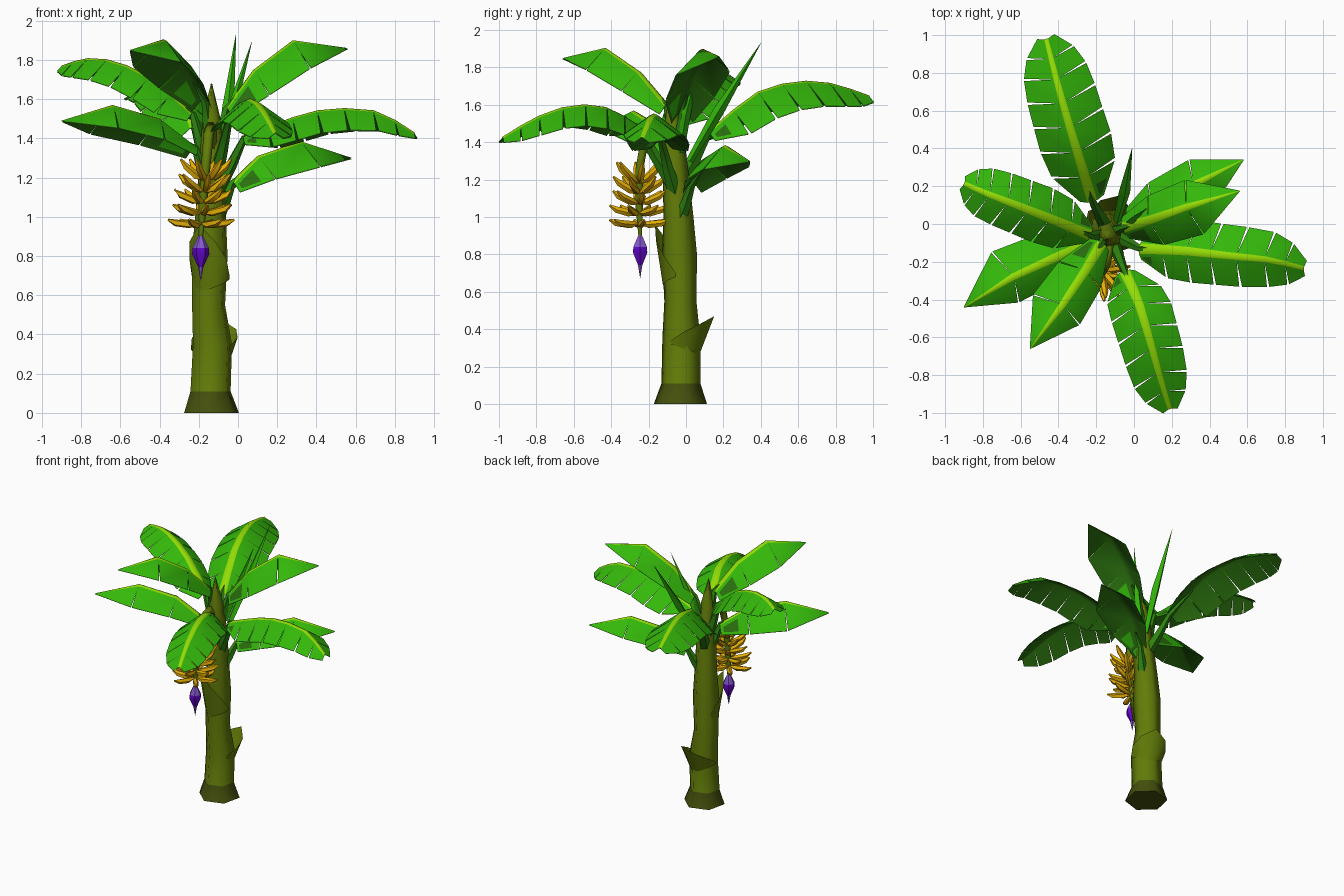
import bpy, bmesh, math
from mathutils import Vector as V

if "Cube" in bpy.data.objects:
    bpy.data.objects.remove(bpy.data.objects["Cube"])


def material(name, rgb):
    m = bpy.data.materials.new(name)
    m.diffuse_color = [((c / 255 + 0.055) / 1.055) ** 2.4 if c > 10 else c / 255 / 12.92 for c in rgb] + [1]
    m.use_nodes = True
    m.node_tree.nodes["Principled BSDF"].inputs["Base Color"].default_value = m.diffuse_color
    return m


LEAF = material("leaf green", (52, 184, 10))
RIB = material("midrib lime", (148, 220, 5))
UNDER = material("leaf underside green", (42, 112, 14))
STEM = material("stem green", (45, 130, 14))
TRUNK = material("trunk olive", (98, 124, 8))
BASE = material("dark olive", (68, 80, 12))
BANANA = material("banana yellow", (228, 174, 5))
PURPLE = material("flower purple", (98, 5, 200))
LILAC = material("flower lilac", (135, 90, 210))


def build(name, verts, faces, mats, idx=None, smooth=0):
    me = bpy.data.meshes.new(name)
    me.from_pydata([tuple(v) for v in verts], [], faces)
    for m in mats:
        me.materials.append(m)
    if idx:
        me.polygons.foreach_set("material_index", idx)
    bm = bmesh.new()
    bm.from_mesh(me)
    bmesh.ops.remove_doubles(bm, verts=bm.verts, dist=.0005)
    bm.to_mesh(me)
    bm.free()
    ob = bpy.data.objects.new(name, me)
    bpy.context.collection.objects.link(ob)
    if smooth:
        bpy.ops.object.select_all(action='DESELECT')
        ob.select_set(True)
        bpy.context.view_layer.objects.active = ob
        bpy.ops.object.shade_smooth_by_angle(angle=math.radians(smooth))
    return ob


def tube_data(path, radii, sides, level=False, turn=0.0):
    """Closed tube along a path; level=True keeps the rings horizontal."""
    path = [V(p) for p in path]
    verts, faces = [], []
    for i, p in enumerate(path):
        d = (path[min(i + 1, len(path) - 1)] - path[max(i - 1, 0)]).normalized()
        if level:
            d = V((0, 0, 1))
        u = V((1, 0, 0)) if abs(d.x) < 0.8 else V((0, 1, 0))
        u = (u - d * u.dot(d)).normalized()
        w = d.cross(u)
        for k in range(sides):
            a = 2 * math.pi * k / sides + turn
            verts.append(p + (u * math.cos(a) + w * math.sin(a)) * radii[i])
    for i in range(len(path) - 1):
        for k in range(sides):
            a, b = i * sides + k, i * sides + (k + 1) % sides
            faces.append((a, b, b + sides, a + sides))
    faces.append(tuple(reversed(range(sides))))
    faces.append(tuple(range(len(verts) - sides, len(verts))))
    return verts, faces


def tube(name, path, radii, sides, mats, level=False, rule=None, smooth=0, turn=0.0):
    verts, faces = tube_data(path, radii, sides, level, turn)
    # rule picks the material by the height of each face
    idx = [rule(sum(verts[v].z for v in f) / len(f)) for f in faces] if rule else None
    return build(name, verts, faces, mats, idx, smooth)


# Trunk with a dark flared foot
trunk = [(-.135, -.03, 0, .146), (-.14, -.027, .11, .107), (-.13, -.025, .35, .104), (-.15, -.03, .55, .088),
         (-.145, -.035, .8, .096), (-.14, -.04, 1.0, .082), (-.13, -.06, 1.3, .068), (-.135, -.07, 1.5, .048),
         (-.135, -.08, 1.68, .003)]
tube("trunk", [t[:3] for t in trunk], [t[3] for t in trunk], 6, [TRUNK, BASE], True,
     lambda z: 1 if z < .1 else 0, 65, .3)


# Old leaf sheaths peeling off the trunk
def sheath(name, angle, z0, z1, r0, r1, mat):
    verts, faces, n = [], [], 6
    for k in range(n + 1):
        a = math.radians(angle - 100 + 200 * k / n)
        f = 1 - abs(k - n / 2) / (n / 2)
        r = r0 + (r1 - r0) * f
        verts.append((-.135 + r0 * math.cos(a), -.03 + r0 * math.sin(a), z0 - .06 * f))
        verts.append((-.135 + r * math.cos(a), -.03 + r * math.sin(a), z0 + .02 + (z1 - z0 - .02) * f))
    for k in range(n):
        faces.append((2 * k, 2 * k + 2, 2 * k + 3, 2 * k + 1))
    build(name, verts, faces, [mat], smooth=60)


sheath("lower_sheath", 72, .32, .47, .105, .19, TRUNK)
sheath("upper_sheath", -115, .68, .96, .095, .15, TRUNK)


def sample(pts, t):
    f = t * (len(pts) - 1)
    i = min(int(f), len(pts) - 2)
    return pts[i].lerp(pts[i + 1], f - i)


# Leaves: folded blades on a lime midrib, lobed with slits or pointed, with a dark underside
def leaf(name, path, widths, lobed, stem_z):
    pts = [V(p) for p in path]
    if lobed:
        pts = [sample(pts, i / 7) for i in range(8)]
        prof, droop, gap = [.35, .92, 1.02, 1, .98, .9, .68, .25], .7, .05
    else:
        prof, droop, gap = [.4, .9, 1, 0], .85, .015
    n = len(pts)
    flat = pts[-1] - pts[0]
    flat.z = 0
    flat.normalize()
    side = V((-flat.y, flat.x, 0))
    verts, faces, idx = [], [], []
    for s, width in zip((1, -1), widths):  # left half, right half
        rib = [p + side * s * .028 * (1 - .7 * i / n) - V((0, 0, .008)) for i, p in enumerate(pts)]
        if not lobed:
            rib[-1] = pts[-1] + side * s * .002
        edge = [p + side * s * width * w + flat * width * w * .25 - V((0, 0, droop * width * w))
                for p, w in zip(pts, prof)]
        for i in range(n - 1):
            e0 = edge[i].lerp(edge[i + 1], gap if i else 0)
            e1 = edge[i + 1].lerp(edge[i], gap if i < n - 2 else 0)
            for m, q in ((0, [rib[i], rib[i + 1], e1, e0]), (1, [pts[i], pts[i + 1], rib[i + 1], rib[i]])):
                k = len(verts)
                verts += q
                faces.append((k, k + 1, k + 2, k + 3) if s > 0 else (k + 3, k + 2, k + 1, k))
                idx.append(m)
    build(name, verts, faces, [LEAF, RIB], idx, 85)
    low = [v - V((0, 0, .006)) for v in verts]
    build(name + "_underside", low, [f[::-1] for f in faces], [UNDER], None, 85)
    # stem from the trunk to the blade
    b = pts[0]
    root = V((-.13, -.05, stem_z))
    mid = root.lerp(b, .6) + V((0, 0, -.02))
    tube(name + "_stem", [root, mid, b - V((0, 0, .012)), sample(pts, .2) - V((0, 0, .026))],
         [.045, .03, .02, .006], 5, [STEM], smooth=60)


leaf("back_leaf", [(-.22, .12, 1.46), (-.29, .35, 1.66), (-.36, .58, 1.735), (-.42, .8, 1.715), (-.465, .98, 1.65)],
     (.185, .195), True, 1.15)
leaf("right_leaf", [(.03, -.13, 1.41), (.25, -.14, 1.5), (.47, -.165, 1.56), (.73, -.19, 1.54), (.9, -.235, 1.43)],
     (.165, .16), True, 1.1)
leaf("front_leaf", [(-.05, -.25, 1.49), (.02, -.4, 1.585), (.08, -.6, 1.61), (.14, -.82, 1.53), (.19, -.98, 1.43)],
     (.16, .165), True, 1.15)
leaf("left_leaf", [(-.23, -.06, 1.53), (-.42, .02, 1.7), (-.62, .1, 1.8), (-.79, .165, 1.81), (-.9, .215, 1.77)],
     (.15, .15), True, 1.2)
leaf("low_right_leaf", [(-.03, .03, 1.18), (.1, .1, 1.31), (.32, .21, 1.385), (.58, .34, 1.3)],
     (.13, .15), False, .95)
leaf("high_right_leaf", [(-.06, -.02, 1.56), (.08, .02, 1.75), (.28, .09, 1.9), (.56, .175, 1.86)],
     (.14, .165), False, 1.3)
leaf("low_left_leaf", [(-.22, -.1, 1.36), (-.4, -.17, 1.5), (-.64, -.28, 1.57), (-.9, -.44, 1.49)],
     (.135, .17), False, 1.1)
leaf("high_left_leaf", [(-.17, -.1, 1.6), (-.26, -.25, 1.78), (-.38, -.43, 1.905), (-.55, -.66, 1.85)],
     (.135, .16), False, 1.3)

# Young rolled leaves
tube("tall_rolled_leaf", [(-.09, .02, 1.3), (-.05, .17, 1.56), (-.01, .4, 1.93)], [.02, .03, .001], 4, [LEAF])
tube("short_rolled_leaf", [(-.09, -.03, 1.35), (-.03, 0, 1.55), (.07, .085, 1.89)], [.02, .025, .001], 4, [LEAF])

# Fruit stalk
tube("fruit_stalk", [(-.135, -.08, 1.33), (-.14, -.15, 1.46), (-.15, -.22, 1.42), (-.165, -.25, 1.25),
                     (-.18, -.25, 1.05), (-.19, -.245, .89)], [.03, .028, .026, .024, .022, .01], 6, [TRUNK], smooth=65)

# Banana bunch: tiers of bent fingers
verts, faces = [], []
for j in range(5):
    c = V((-.188 + .006 * j, -.25, .965 + .055 * j))
    reach = .17 - .01 * j
    rise = .005 + .022 * j
    for k in range(6):
        a = 2 * math.pi * (k + .5 * (j % 2)) / 6 + .15
        d = V((math.cos(a), math.sin(a), 0))
        path = [c + d * .015, c + d * reach * .35 + V((0, 0, rise * .3 - .006)),
                c + d * reach * .78 + V((0, 0, rise * .75)), c + d * reach + V((0, 0, rise + .015))]
        v, f = tube_data(path, [.009, .02, .018, .006], 5)
        faces += [tuple(i + len(verts) for i in q) for q in f]
        verts += v
build("banana_bunch", verts, faces, [BANANA], smooth=65)

# Hanging flower bud
tube("flower_bud", [(-.19, -.245, z) for z in (.91, .84, .81, .745, .675)], [.008, .042, .044, .014, .001], 6,
     [PURPLE, LILAC], True, lambda z: 1 if z > .85 or z < .74 else 0, 30)
